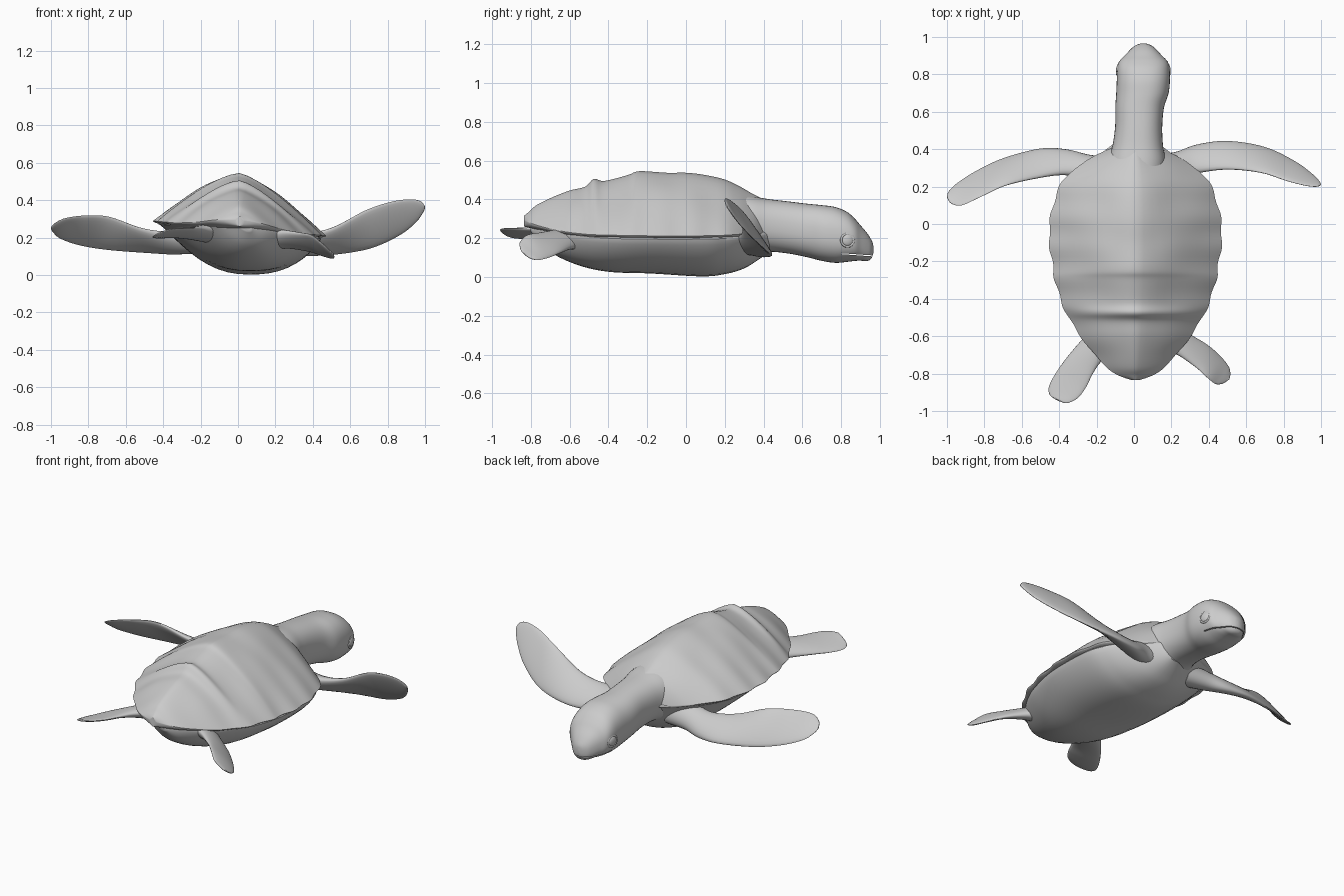
import bpy, bmesh, math
from mathutils import Vector

skin = bpy.data.materials.new("plain grey")
skin.diffuse_color = (0.6, 0.6, 0.6, 1)


def finish(obj, angle=50):
    obj.data.materials.append(skin)
    bpy.ops.object.select_all(action='DESELECT')
    obj.select_set(True)
    bpy.context.view_layer.objects.active = obj
    bpy.ops.object.shade_smooth_by_angle(angle=math.radians(angle))
    return obj


def spline(rows, n):
    """Catmull-Rom interpolation through rows of numbers."""
    out = []
    last = len(rows) - 1
    for i in range(last):
        p0, p1, p2, p3 = (rows[min(max(i + k, 0), last)] for k in (-1, 0, 1, 2))
        for s in range(n):
            t = s / n
            out.append([0.5 * (2 * b + (c - a) * t + (2 * a - 5 * b + 4 * c - d) * t * t
                               + (3 * b - a - 3 * c + d) * t ** 3)
                        for a, b, c, d in zip(p0, p1, p2, p3)])
    return out + [list(rows[-1])]


def loft(name, rings, angle=50):
    """Skin closed rings of equal length and cap both ends."""
    bm = bmesh.new()
    loops = [[bm.verts.new(p) for p in ring] for ring in rings]
    n = len(loops[0])
    for a, b in zip(loops, loops[1:]):
        for i in range(n):
            bm.faces.new((a[i], a[(i + 1) % n], b[(i + 1) % n], b[i]))
    bm.faces.new(loops[0])
    bm.faces.new(loops[-1])
    bmesh.ops.recalc_face_normals(bm, faces=bm.faces)
    mesh = bpy.data.meshes.new(name)
    bm.to_mesh(mesh)
    bm.free()
    obj = bpy.data.objects.new(name, mesh)
    bpy.context.collection.objects.link(obj)
    return finish(obj, angle)


def angles(n):
    return [2 * math.pi * i / n for i in range(n)]


def sgnpow(v, p):
    return math.copysign(abs(v) ** p, v)


ROLL = -0.085  # the body leans down towards +x

# Carapace: y, half width, top height, rim height
shell_rows = [(-0.835, 0.02, 0.315, 0.295), (-0.81, 0.09, 0.335, 0.29), (-0.77, 0.15, 0.37, 0.28),
              (-0.69, 0.225, 0.41, 0.265), (-0.60, 0.295, 0.445, 0.255), (-0.52, 0.345, 0.465, 0.25),
              (-0.475, 0.37, 0.505, 0.25), (-0.42, 0.395, 0.495, 0.25), (-0.30, 0.43, 0.525, 0.25),
              (-0.24, 0.44, 0.545, 0.25), (-0.10, 0.46, 0.537, 0.25), (0.03, 0.455, 0.535, 0.25),
              (0.18, 0.415, 0.508, 0.25), (0.27, 0.355, 0.47, 0.25), (0.34, 0.26, 0.43, 0.245),
              (0.39, 0.165, 0.405, 0.24), (0.43, 0.08, 0.38, 0.24)]
rings = []
for y, hw, top, rim in spline(shell_rows, 6):
    ring = []
    hw *= 1 + 0.012 * math.sin(38 * y)      # scalloped edge
    for a in angles(64):
        u, s = math.cos(a), math.sin(a)
        x = hw * u
        if s >= 0:
            z = rim + (top - rim) * (1 - abs(u) ** 1.42)
            z += 0.006 * s * math.sin(13 * y) * math.cos(16 * x) * (1 - math.exp(-90 * x * x))
        else:
            z = rim + 0.035 * s
        ring.append((x + 0.008, y, z + ROLL * x))
    rings.append(ring)
loft("carapace", rings)

# Belly: y, half width, widest height, bottom height
belly_rows = [(-0.80, 0.04, 0.275, 0.235), (-0.74, 0.14, 0.265, 0.16), (-0.65, 0.23, 0.25, 0.10),
              (-0.52, 0.32, 0.24, 0.05), (-0.38, 0.385, 0.235, 0.025), (-0.18, 0.43, 0.235, 0.018),
              (0.08, 0.425, 0.235, 0.003), (0.20, 0.385, 0.235, 0.015), (0.29, 0.31, 0.235, 0.04),
              (0.36, 0.21, 0.235, 0.08), (0.43, 0.115, 0.24, 0.13)]
rings = []
for y, hw, mid, low in spline(belly_rows, 6):
    ring = []
    for a in angles(48):
        u, s = math.cos(a), math.sin(a)
        x = hw * u
        z = mid + 0.02 * s if s >= 0 else mid - (mid - low) * (1 - abs(u) ** 2.4)
        z += ROLL * x * (1 if s >= 0 else abs(u))
        ring.append((x + 0.008 - 0.05 * min(s, 0), y, z))
    rings.append(ring)
loft("belly", rings)

# Neck and head: y, centre x, half width, top, bottom
head_rows = [(0.22, 0.01, 0.15, 0.43, 0.11), (0.33, 0.015, 0.155, 0.418, 0.115), (0.42, 0.02, 0.135, 0.402, 0.13),
             (0.52, 0.025, 0.126, 0.39, 0.122), (0.62, 0.03, 0.13, 0.378, 0.103), (0.70, 0.045, 0.14, 0.37, 0.083),
             (0.77, 0.05, 0.142, 0.36, 0.073), (0.83, 0.05, 0.139, 0.335, 0.078), (0.87, 0.05, 0.128, 0.30, 0.083),
             (0.90, 0.05, 0.10, 0.265, 0.084), (0.93, 0.05, 0.072, 0.23, 0.082), (0.95, 0.05, 0.05, 0.20, 0.09),
             (0.962, 0.05, 0.025, 0.175, 0.11), (0.966, 0.05, 0.006, 0.15, 0.13)]
rings = []
for y, cx, hw, top, low in spline(head_rows, 5):
    mid, half = (top + low) / 2, (top - low) / 2
    rings.append([(cx + hw * sgnpow(math.cos(a), 0.85), y, mid + half * sgnpow(math.sin(a), 0.85))
                  for a in angles(40)])
head = loft("neck_and_head", rings)

# Mouth slit
bpy.ops.mesh.primitive_cube_add(size=1, location=(0.05, 0.90, 0.113))
cutter = bpy.context.object
cutter.name = "mouth_cutter"
cutter.scale = (0.4, 0.2, 0.005)
cutter.rotation_euler.x = math.radians(-4)
cutter.hide_render = True
cutter.hide_viewport = False
cutter.display_type = 'WIRE'
cut = head.modifiers.new("mouth", 'BOOLEAN')
cut.operation = 'DIFFERENCE'
cut.object = cutter
bpy.context.view_layer.update()
bpy.context.view_layer.objects.active = head
bpy.ops.object.modifier_apply(modifier=cut.name)
bpy.data.objects.remove(cutter)

# Eyes with lids
for side, label in ((-1, "left"), (1, "right")):
    spot = (0.05 + side * 0.133, 0.832, 0.19)
    turn = (0, math.radians(90), side * math.radians(12))
    bpy.ops.mesh.primitive_uv_sphere_add(segments=20, ring_count=12, radius=0.03, location=spot, rotation=turn)
    eye = bpy.context.object
    eye.name = label + "_eye"
    eye.scale.z = 0.4
    finish(eye)
    bpy.ops.mesh.primitive_torus_add(major_radius=0.033, minor_radius=0.006, major_segments=28,
                                     minor_segments=8, location=spot, rotation=turn)
    lid = bpy.context.object
    lid.name = label + "_eyelid"
    finish(lid)


def flipper(name, rows):
    """Rows: one edge point, the other edge point, half thickness."""
    secs = [(Vector(r[:3]), Vector(r[3:6]), r[6]) for r in spline(rows, 6)]
    mids = [(a + b) / 2 for a, b, _ in secs]
    rings = []
    for i, (a, b, t) in enumerate(secs):
        path = mids[min(i + 1, len(mids) - 1)] - mids[max(i - 1, 0)]
        half = (a - b) / 2
        normal = half.cross(path).normalized()
        rings.append([mids[i] + half * math.cos(q) + normal * t * math.sin(q) for q in angles(24)])
    loft(name, rings, 70)


# Front flippers: leading edge, trailing edge, half thickness
flipper("front_flipper_right", [
    (0.10, 0.36, 0.13, 0.12, 0.20, 0.25, 0.07), (0.22, 0.375, 0.125, 0.23, 0.25, 0.235, 0.055),
    (0.33, 0.42, 0.11, 0.34, 0.275, 0.215, 0.038), (0.50, 0.442, 0.11, 0.50, 0.293, 0.25, 0.026),
    (0.70, 0.41, 0.14, 0.68, 0.275, 0.345, 0.019), (0.86, 0.335, 0.21, 0.82, 0.23, 0.392, 0.014),
    (0.95, 0.27, 0.28, 0.92, 0.205, 0.405, 0.010), (0.99, 0.23, 0.335, 0.975, 0.20, 0.395, 0.007),
    (1.0, 0.212, 0.36, 0.998, 0.207, 0.37, 0.003)])
flipper("front_flipper_left", [
    (-0.10, 0.34, 0.12, -0.12, 0.20, 0.26, 0.07), (-0.24, 0.36, 0.125, -0.25, 0.24, 0.235, 0.055),
    (-0.36, 0.395, 0.118, -0.37, 0.265, 0.225, 0.038), (-0.50, 0.402, 0.122, -0.52, 0.245, 0.25, 0.026),
    (-0.70, 0.35, 0.135, -0.69, 0.205, 0.312, 0.019), (-0.85, 0.28, 0.16, -0.82, 0.145, 0.318, 0.014),
    (-0.95, 0.215, 0.195, -0.92, 0.10, 0.305, 0.010), (-0.99, 0.175, 0.23, -0.975, 0.108, 0.28, 0.007),
    (-1.0, 0.15, 0.25, -0.998, 0.138, 0.26, 0.003)])

# Rear flippers: outer edge, inner edge, half thickness
flipper("rear_flipper_right", [
    (0.17, -0.50, 0.16, 0.10, -0.65, 0.23, 0.06), (0.28, -0.58, 0.15, 0.22, -0.69, 0.235, 0.035),
    (0.39, -0.645, 0.125, 0.33, -0.765, 0.225, 0.02), (0.46, -0.705, 0.10, 0.39, -0.82, 0.215, 0.015),
    (0.505, -0.76, 0.088, 0.435, -0.855, 0.18, 0.011), (0.515, -0.80, 0.095, 0.47, -0.855, 0.15, 0.007),
    (0.51, -0.83, 0.115, 0.49, -0.845, 0.13, 0.003)])
flipper("rear_flipper_left", [
    (-0.19, -0.52, 0.20, -0.08, -0.66, 0.25, 0.05), (-0.28, -0.62, 0.205, -0.17, -0.73, 0.25, 0.032),
    (-0.36, -0.715, 0.205, -0.22, -0.80, 0.25, 0.02), (-0.42, -0.80, 0.20, -0.255, -0.87, 0.25, 0.015),
    (-0.455, -0.87, 0.20, -0.30, -0.93, 0.25, 0.011), (-0.45, -0.915, 0.21, -0.355, -0.957, 0.245, 0.007),
    (-0.42, -0.935, 0.225, -0.39, -0.95, 0.235, 0.003)])
